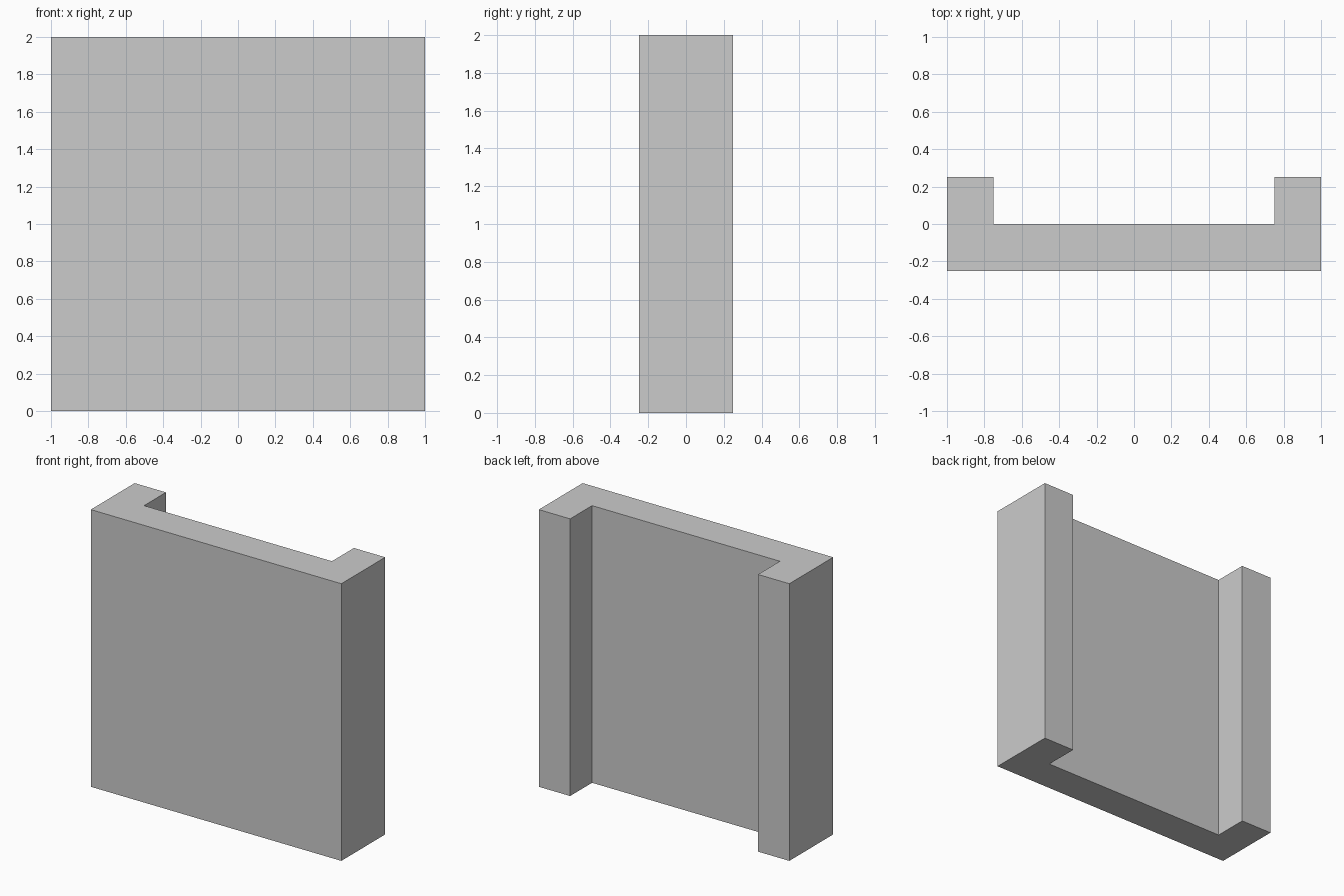
import bpy
import bmesh

if "Cube" in bpy.data.objects:
    bpy.data.objects.remove(bpy.data.objects["Cube"])

HEIGHT = 2.0
# U-shaped plan: flat front panel with a rib at each end of the back
half = [(1.0, -0.25), (1.0, 0.25), (0.75, 0.25), (0.75, 0.0)]
plan = half + [(-x, y) for x, y in reversed(half)]

# Extrude the plan upward into the wall panel
bm = bmesh.new()
base = bm.faces.new([bm.verts.new((x, y, 0)) for x, y in plan])
top = bmesh.ops.extrude_face_region(bm, geom=[base], use_keep_orig=True)
top_verts = [g for g in top["geom"] if isinstance(g, bmesh.types.BMVert)]
bmesh.ops.translate(bm, verts=top_verts, vec=(0, 0, HEIGHT))
bmesh.ops.recalc_face_normals(bm, faces=bm.faces)

mesh = bpy.data.meshes.new("wall_panel")
bm.to_mesh(mesh)
bm.free()
panel = bpy.data.objects.new("wall_panel", mesh)
bpy.context.collection.objects.link(panel)
